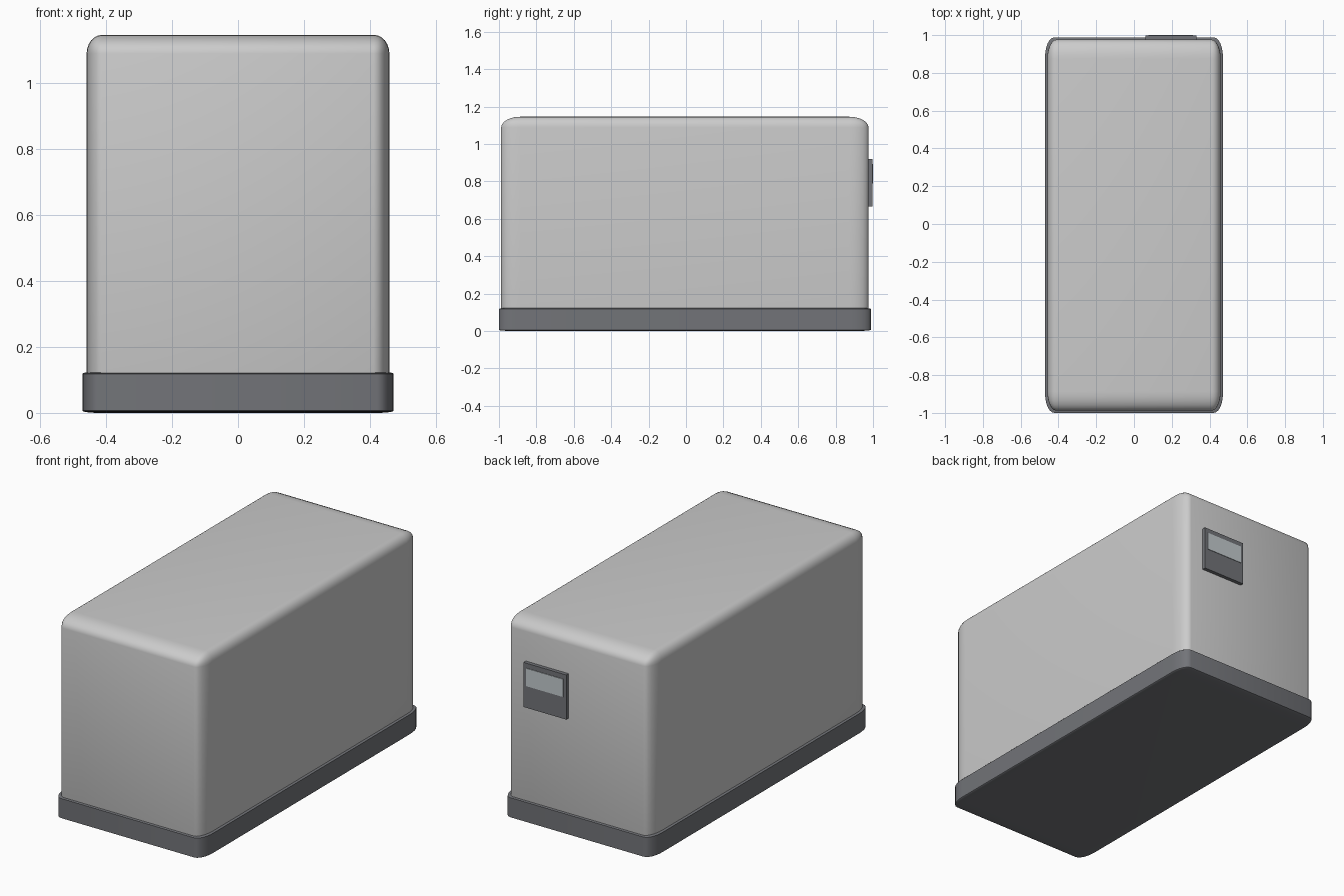
import bpy, bmesh
from mathutils import Vector

if "Cube" in bpy.data.objects:
    bpy.data.objects.remove(bpy.data.objects["Cube"])


def material(name, color):
    mat = bpy.data.materials.new(name)
    mat.diffuse_color = (*color, 1)
    mat.use_nodes = True
    mat.node_tree.nodes["Principled BSDF"].inputs["Base Color"].default_value = mat.diffuse_color
    return mat


def box(name, lo, hi, mat=None, bevel=0.0, segments=6):
    """Unit cube, rounded before stretching to fit between lo and hi."""
    lo, hi = Vector(lo), Vector(hi)
    bm = bmesh.new()
    bmesh.ops.create_cube(bm, size=1)
    if bevel:
        bmesh.ops.bevel(bm, geom=bm.edges[:], offset=bevel, segments=segments,
                        profile=0.5, affect='EDGES')
    bmesh.ops.scale(bm, vec=hi - lo, verts=bm.verts)
    mesh = bpy.data.meshes.new(name)
    bm.to_mesh(mesh)
    bm.free()
    obj = bpy.data.objects.new(name, mesh)
    obj.location = (lo + hi) / 2
    bpy.context.collection.objects.link(obj)
    if mat:
        mesh.materials.append(mat)
    if bevel:
        bpy.ops.object.select_all(action='DESELECT')
        obj.select_set(True)
        bpy.context.view_layer.objects.active = obj
        bpy.ops.object.shade_smooth_by_angle()
    return obj


dark = material("dark_plastic", (0.17, 0.175, 0.19))
glass = material("display_glass", (0.55, 0.6, 0.62))

# Rounded housing and the slightly wider dark plinth
box("housing", (-0.459, -0.988, 0.05), (0.459, 0.976, 1.146), bevel=0.052)
box("plinth", (-0.471, -1.0, 0.0), (0.471, 0.988, 0.125), dark, bevel=0.052)

# Control panel on the back, with a display in its upper half
box("control_panel", (0.06, 0.96, 0.665), (0.33, 0.997, 0.92), dark)
box("display", (0.078, 0.98, 0.79), (0.312, 1.0, 0.892), glass)
